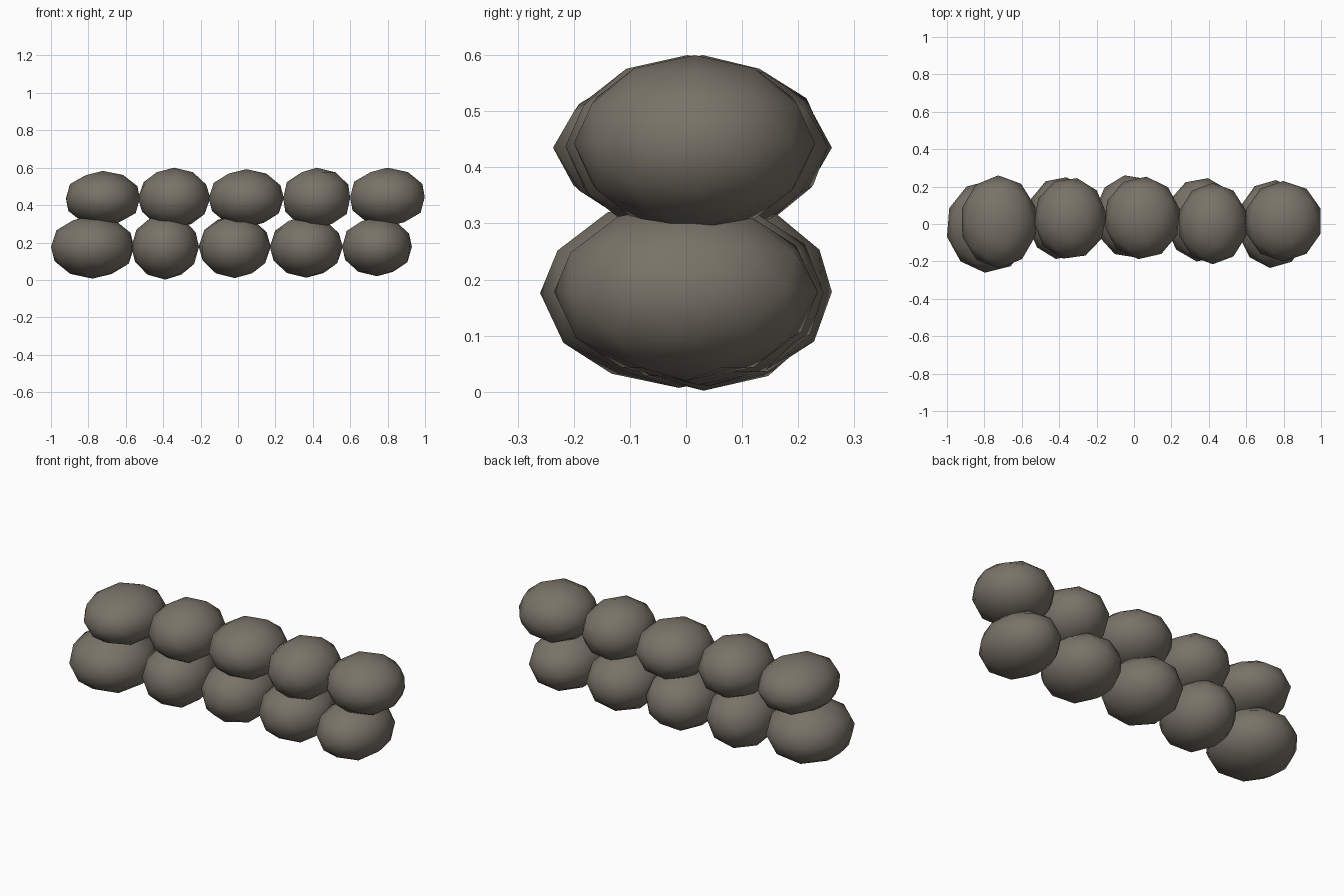
import bpy
import math
from mathutils import Matrix

if "Cube" in bpy.data.objects:
    bpy.data.objects.remove(bpy.data.objects["Cube"])

stone_mat = bpy.data.materials.new("stone")
stone_mat.diffuse_color = (0.19, 0.172, 0.138, 1)
stone_mat.use_nodes = True
stone_mat.node_tree.nodes["Principled BSDF"].inputs["Base Color"].default_value = stone_mat.diffuse_color


def stone(name, x0, x1, y0, y1, z0, z1, turn):
    """Low-poly boulder, turned about z, then fitted to its extents."""
    bpy.ops.mesh.primitive_ico_sphere_add(subdivisions=2, radius=1)
    ob = bpy.context.object
    ob.name = name
    me = ob.data
    me.transform(Matrix.Rotation(math.radians(turn), 4, 'Z'))
    for axis, (lo, hi) in enumerate(((x0, x1), (y0, y1), (z0, z1))):
        reach = max(abs(v.co[axis]) for v in me.vertices)
        for v in me.vertices:
            v.co[axis] *= (hi - lo) / 2 / reach
        ob.location[axis] = (lo + hi) / 2
    me.materials.append(stone_mat)
    bpy.ops.object.shade_smooth()


# Lower course: x range, y range, z range, turn
lower = [
    (-1.00, -0.555, -0.26, 0.235, 0.007, 0.345, -5),
    (-0.57, -0.208, -0.187, 0.25, 0.002, 0.352, -9),
    (-0.21, 0.175, -0.18, 0.26, 0.010, 0.346, 10),
    (0.17, 0.56, -0.20, 0.245, 0.012, 0.341, -9),
    (0.557, 0.93, -0.235, 0.235, 0.020, 0.336, -5),
]
# Upper course
upper = [
    (-0.92, -0.525, -0.237, 0.26, 0.287, 0.583, 1),
    (-0.535, -0.148, -0.185, 0.245, 0.275, 0.60, -11),
    (-0.157, 0.245, -0.188, 0.253, 0.282, 0.592, -6),
    (0.242, 0.60, -0.215, 0.22, 0.275, 0.60, 0),
    (0.60, 0.998, -0.20, 0.23, 0.285, 0.60, 0),
]

for course, rows in (("lower", lower), ("upper", upper)):
    for i, row in enumerate(rows):
        stone(f"{course}_stone_{i + 1}", *row)
